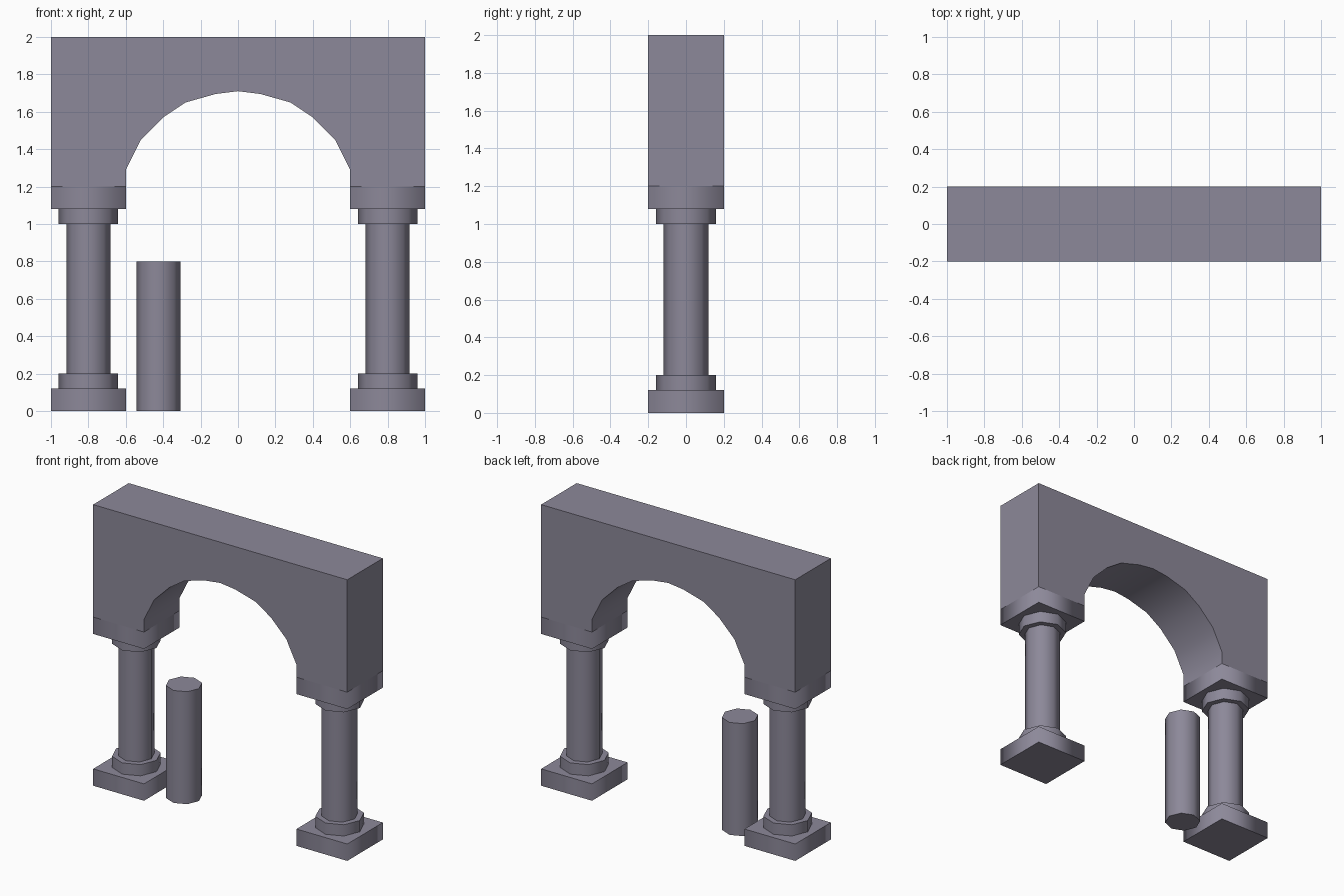
import bpy, bmesh, math
from mathutils import Matrix

if "Cube" in bpy.data.objects:
    bpy.data.objects.remove(bpy.data.objects["Cube"])

# Dark violet-grey stone
stone = bpy.data.materials.new("stone")
stone.diffuse_color = (0.264, 0.248, 0.319, 1)
stone.use_nodes = True
stone.node_tree.nodes["Principled BSDF"].inputs["Base Color"].default_value = stone.diffuse_color


def add_object(name, bm):
    bmesh.ops.recalc_face_normals(bm, faces=bm.faces)
    mesh = bpy.data.meshes.new(name)
    bm.to_mesh(mesh)
    bm.free()
    mesh.materials.append(stone)
    obj = bpy.data.objects.new(name, mesh)
    bpy.context.collection.objects.link(obj)
    return obj


def prism(name, x, radius, sides, turn, z0, z1):
    """Upright prism with softly shaded sides and crisp flat caps."""
    bm = bmesh.new()
    bmesh.ops.create_cone(bm, cap_ends=True, segments=sides, radius1=radius, radius2=radius,
                          depth=z1 - z0, matrix=Matrix.Translation((x, 0, (z0 + z1) / 2))
                          @ Matrix.Rotation(math.radians(turn), 4, 'Z'))
    bm.normal_update()
    for face in bm.faces:
        face.smooth = abs(face.normal.z) < 0.5
        if not face.smooth:
            for edge in face.edges:
                edge.smooth = False
    return add_object(name, bm)


# Columns: plinth, octagonal collars, shaft and square capital
square = 0.2 * math.sqrt(2)
for side, x in (("left", -0.8), ("right", 0.8)):
    prism(side + "_plinth", x, square, 4, 45, 0, 0.12)
    prism(side + "_base_collar", x, 0.159, 8, 0, 0.12, 0.2)
    prism(side + "_shaft", x, 0.118, 8, 0, 0.2, 1.0)
    prism(side + "_top_collar", x, 0.159, 8, 0, 1.0, 1.08)
    prism(side + "_capital", x, square, 4, 45, 1.08, 1.2)

# Free-standing shaft beside the left column
prism("loose_shaft", -0.425, 0.118, 8, 0, 0, 0.8)

# Wall block with the arched opening, extruded from its front profile
half_arch = [(0.6, 1.2), (0.6, 1.29), (0.52, 1.45), (0.4, 1.57), (0.28, 1.65), (0.12, 1.695)]
profile = [(-1, 1.2), (-1, 2), (1, 2), (1, 1.2)] + half_arch + [(0, 1.71)]
profile += [(-x, z) for x, z in reversed(half_arch)]
bm = bmesh.new()
face = bm.faces.new([bm.verts.new((x, -0.2, z)) for x, z in profile])
ext = bmesh.ops.extrude_face_region(bm, geom=[face], use_keep_orig=True)
bmesh.ops.translate(bm, vec=(0, 0.4, 0),
                    verts=[g for g in ext["geom"] if isinstance(g, bmesh.types.BMVert)])
wall = add_object("arch_wall", bm)
bpy.context.view_layer.objects.active = wall
wall.select_set(True)
bpy.ops.object.shade_smooth_by_angle(angle=math.radians(50))
